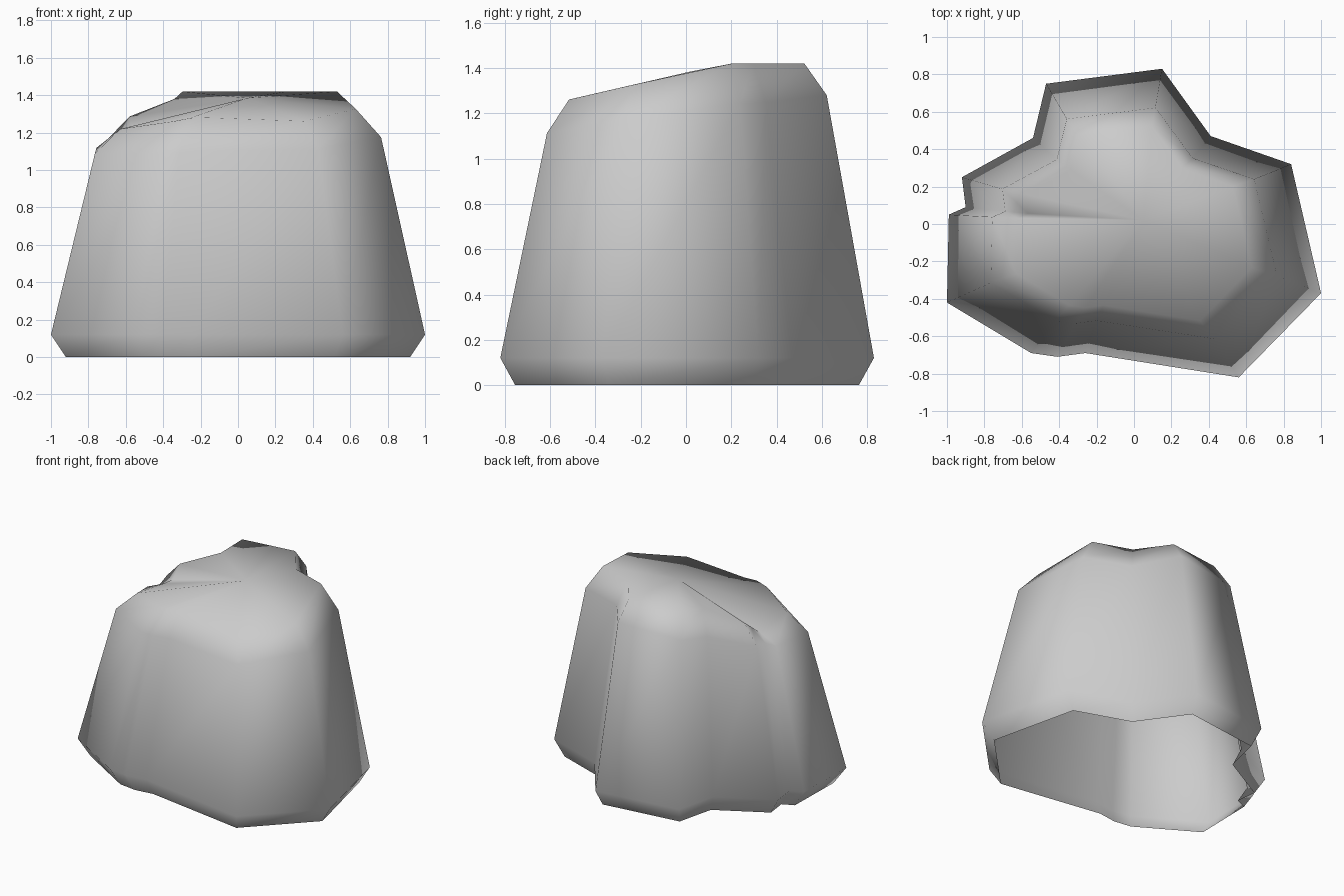
import bpy
import bmesh

cube = bpy.data.objects.get("Cube")
if cube:
    bpy.data.objects.remove(cube, do_unlink=True)

# Stone colour
stone = bpy.data.materials.new("grey_stone")
stone.use_nodes = True
stone.diffuse_color = (0.6, 0.6, 0.6, 1)
stone.node_tree.nodes["Principled BSDF"].inputs["Base Color"].default_value = stone.diffuse_color

# Widest outline of the boulder: x, y, and how far the crown sags there
OUTLINE = [
    (-1.0, -0.42, 0.1), (-0.55, -0.69, 0.02), (-0.41, -0.71, 0), (-0.26, -0.69, 0),
    (0.56, -0.82, 0), (1.0, -0.37, 0), (0.84, 0.32, 0), (0.41, 0.47, 0),
    (0.15, 0.83, 0), (-0.47, 0.75, 0), (-0.54, 0.46, 0.04), (-0.92, 0.25, 0.13),
    (-0.9, 0.09, 0.18), (-0.99, 0.05, 0.21),
]


def foot(x, y, sag):
    return x * 0.92, y * 0.92, 0


def belly(x, y, sag):
    return x, y, 0.12


def shoulder(x, y, sag):
    x, y = x * 0.765, y * 0.78
    return x, y * 0.96, 1.185 + 0.04 * x + 0.14 * y - 0.2 * sag


def crown(x, y, sag):
    x, y = x * 0.63, y * 0.63
    return x, y, min(1.42, 1.38 + 0.23 * y) - sag


# Stack the rings, skin them, and close the crown; the underside stays open
bm = bmesh.new()
rings = [[bm.verts.new(ring(*point)) for point in OUTLINE]
         for ring in (foot, belly, shoulder, crown)]
peak = bm.verts.new((0.05, 0.02, 1.385))
count = len(OUTLINE)
for i in range(count):
    j = (i + 1) % count
    for low, high in zip(rings, rings[1:]):
        bm.faces.new((low[i], low[j], high[j], high[i]))
    bm.faces.new((rings[-1][i], rings[-1][j], peak))
for face in bm.faces:
    face.smooth = True

mesh = bpy.data.meshes.new("boulder")
bm.to_mesh(mesh)
bm.free()
mesh.materials.append(stone)
boulder = bpy.data.objects.new("boulder", mesh)
bpy.context.scene.collection.objects.link(boulder)
